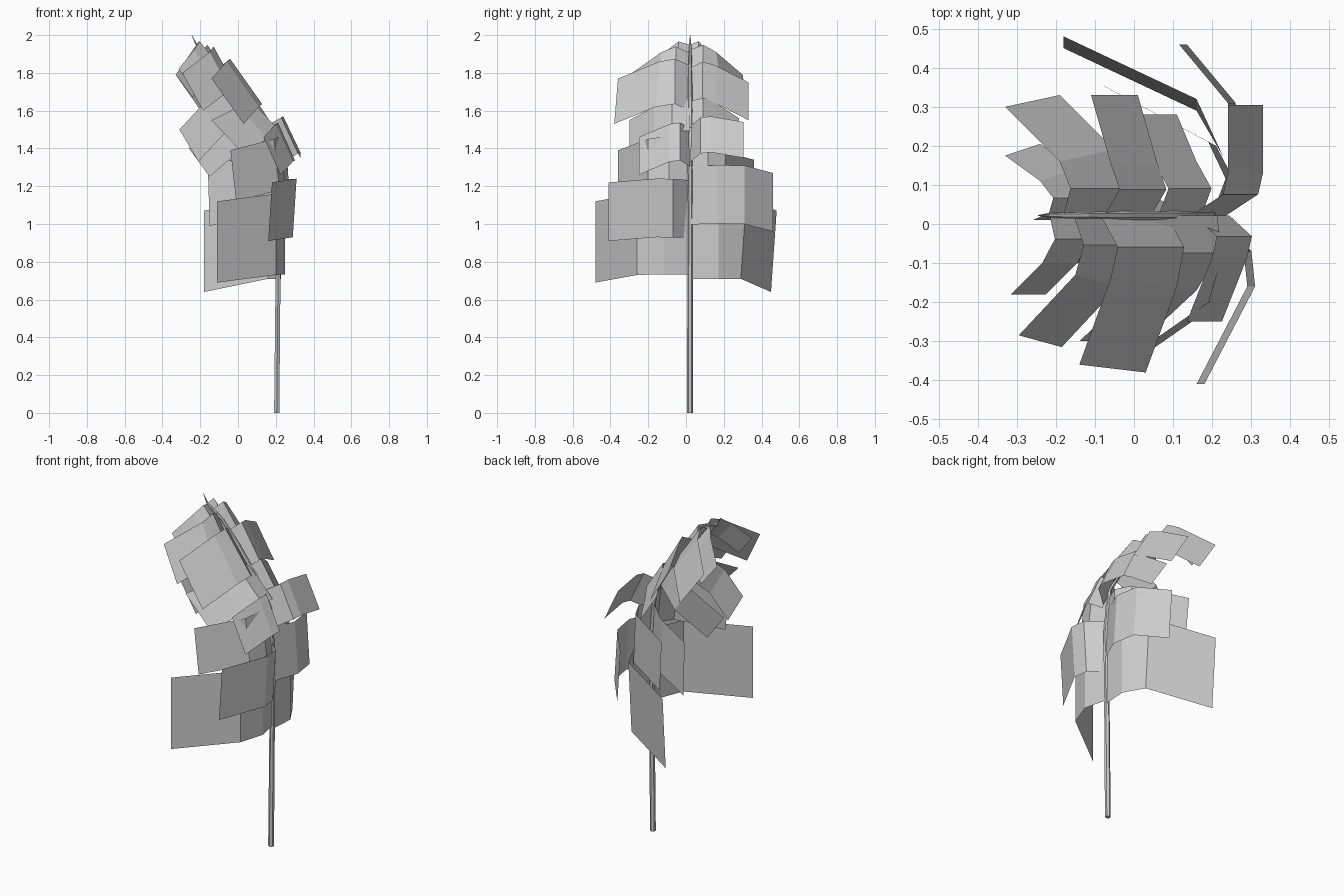
import bpy, math
from mathutils import Vector

if "Cube" in bpy.data.objects:
    bpy.data.objects.remove(bpy.data.objects["Cube"])

# Stem centre line: (x, z, radius)
PATH = [(.205, 0, .016), (.212, .73, .015), (.218, 1.15, .014), (.195, 1.43, .013),
        (.1, 1.6, .012), (-.02, 1.76, .011), (-.12, 1.88, .009),
        (-.22, 1.95, .006), (-.245, 2.0, .001)]
PTS = [Vector((x, .022, z)) for x, z, r in PATH]


def make(name, verts, faces):
    me = bpy.data.meshes.new(name)
    me.from_pydata(verts, [], faces)
    me.update()
    ob = bpy.data.objects.new(name, me)
    bpy.context.collection.objects.link(ob)
    return ob


def build_stem(n=6):
    verts, faces = [], []
    for i, p in enumerate(PTS):
        t = (PTS[min(i + 1, len(PTS) - 1)] - PTS[max(i - 1, 0)]).normalized()
        if i == 0:
            t = Vector((0, 0, 1))
        side = Vector((t.z, 0, -t.x))
        for k in range(n):
            a = 2 * math.pi * (k + .5) / n
            verts.append(p + (side * math.cos(a) + Vector((0, math.sin(a), 0))) * PATH[i][2])
    for i in range(len(PTS) - 1):
        for k in range(n):
            a, b = i * n + k, i * n + (k + 1) % n
            faces.append((a, b, b + n, a + n))
    faces += [tuple(range(n))[::-1], tuple(range(len(verts) - n, len(verts)))]
    make("stem", verts, faces)


def nearest_on_stem(p):
    best = None
    for a, b in zip(PTS, PTS[1:]):
        d = b - a
        q = Vector((p.x, a.y, p.z)) - a
        c = a + d * max(0, min(1, q.dot(d) / d.dot(d)))
        dist = (c.x - p.x) ** 2 + (c.z - p.z) ** 2
        if best is None or dist < best[0]:
            best = (dist, c, d.normalized())
    return best[1], best[2]


# Folded leaf card: upper edge runs stem - shoulder - bend - tip, swept by "along"
def leaf(name, tip, bend, along, bulge=.04):
    tip, bend, along = Vector(tip), Vector(bend), Vector(along)
    root, t = nearest_on_stem(bend)
    shoulder = (root + bend) / 2 + Vector((t.z, 0, -t.x)) * bulge
    top = [root, shoulder, bend, tip]
    flat = Vector((along.x, 0, along.z))
    low = [root + flat, shoulder + flat, bend + along, tip + along]
    make(name, top + low, [(i, i + 1, i + 5, i + 4) for i in range(3)])


build_stem()

# Leaves on the front (-y) side, bottom to top
leaf("front_leaf_1", (-.11, -.48, 1.12), (.2, -.26, 1.16), (0, 0, -.43))
leaf("front_leaf_2", (.18, -.41, 1.22), (.31, -.16, 1.24), (-.02, 0, -.31))
leaf("front_leaf_3", (-.04, -.36, 1.39), (.19, -.2, 1.45), (.03, 0, -.27))
leaf("front_leaf_4", (.135, -.25, 1.46), (.2, -.085, 1.53), (.09, 0, -.2))
leaf("front_leaf_5", (-.14, -.3, 1.55), (.0, -.17, 1.62), (.16, 0, -.17))
leaf("front_leaf_6", (-.31, -.1, 1.5), (-.19, -.1, 1.63), (.1, 0, -.17))
leaf("front_leaf_7", (-.14, -.36, 1.77), (-.06, -.14, 1.86), (.17, -.02, -.24))
leaf("front_leaf_8", (-.295, -.285, 1.8), (-.15, -.13, 1.91), (.11, -.03, -.2))
leaf("front_leaf_9", (-.315, -.18, 1.82), (-.235, -.1, 1.92), (.09, 0, -.11))

# Leaves on the back (+y) side, bottom to top
leaf("back_leaf_1", (-.18, .48, 1.07), (.16, .32, 1.14), (0, -.03, -.43))
leaf("back_leaf_2", (.115, .46, 1.27), (.24, .31, 1.31), (.02, 0, -.31))
leaf("back_leaf_3", (-.09, .36, 1.34), (.19, .21, 1.38), (.02, -.01, -.3))
leaf("back_leaf_4", (.24, .305, 1.54), (.24, .13, 1.57), (.09, 0, -.19))
leaf("back_leaf_5", (0, .28, 1.56), (.05, .16, 1.64), (.11, 0, -.17))
leaf("back_leaf_6", (-.11, .33, 1.75), (-.06, .155, 1.84), (.12, 0, -.2))
leaf("back_leaf_7", (-.33, .3, 1.79), (-.19, .16, 1.91), (.14, .03, -.2))
leaf("back_leaf_8", (-.33, .175, 1.79), (-.24, .11, 1.92), (.09, .03, -.12))

# Leaves hanging under the arch
leaf("under_leaf_1", (-.16, .24, 1.31), (.05, .16, 1.36), (.01, 0, -.32), 0)
leaf("under_leaf_2", (-.26, .01, 1.4), (-.09, .08, 1.55), (.11, 0, -.15), 0)
